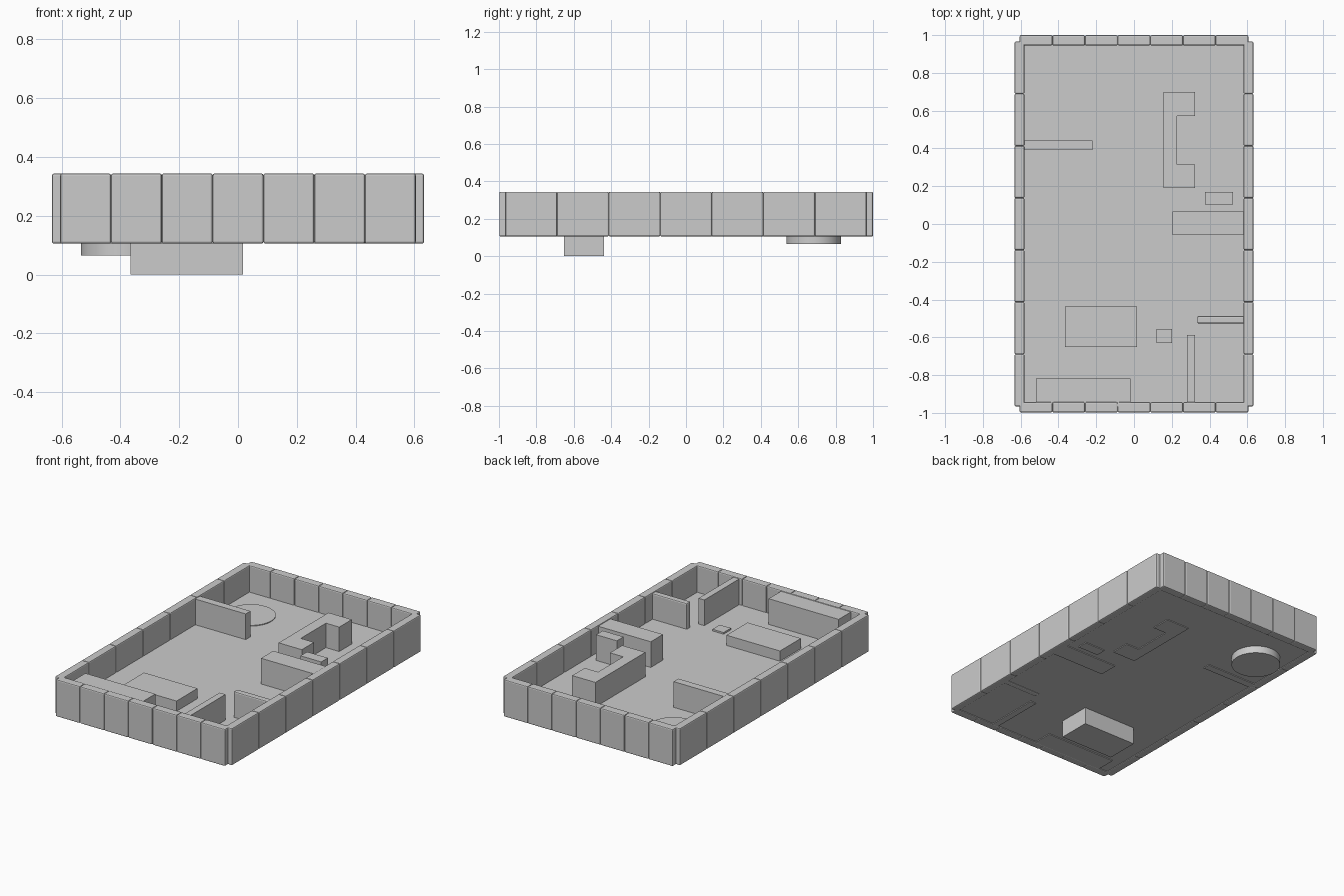
import bpy, bmesh, math

if "Cube" in bpy.data.objects:
    bpy.data.objects.remove(bpy.data.objects["Cube"])

FLOOR_TOP = 0.172
LOW, HIGH = 0.106, 0.338      # partition bottom and top


def finish(name, bm):
    bmesh.ops.recalc_face_normals(bm, faces=bm.faces)
    me = bpy.data.meshes.new(name)
    bm.to_mesh(me)
    bm.free()
    ob = bpy.data.objects.new(name, me)
    bpy.context.collection.objects.link(ob)
    return ob


def prism(name, outline, z0, z1):
    """Extrude a plan outline from z0 to z1."""
    bm = bmesh.new()
    face = bm.faces.new([bm.verts.new((x, y, z0)) for x, y in outline])
    top = bmesh.ops.extrude_face_region(bm, geom=[face], use_keep_orig=True)["geom"]
    for v in top:
        if isinstance(v, bmesh.types.BMVert):
            v.co.z = z1
    return finish(name, bm)


def box(name, x0, x1, y0, y1, z0, z1, bevel=0):
    ob = prism(name, [(x0, y0), (x1, y0), (x1, y1), (x0, y1)], z0, z1)
    if bevel:
        m = ob.modifiers.new("bevel", "BEVEL")
        m.width, m.segments = bevel, 2
    return ob


# floor slab
box("floor", -0.6, 0.6, -0.965, 0.965, 0.111, FLOOR_TOP)

# outer walls, each a row of seven bevelled blocks
N = 7
for i in range(N):
    wx, wy = 1.21 / N, 1.93 / N
    x, y = -0.605 + i * wx, -0.965 + i * wy
    box("front_wall_block", x, x + wx, -0.998, -0.943, 0.105, 0.344, 0.007)
    box("back_wall_block", x, x + wx, 0.945, 1.0, 0.105, 0.344, 0.007)
    box("left_wall_block", -0.633, -0.58, y, y + wy, 0.105, 0.344, 0.007)
    box("right_wall_block", 0.58, 0.633, y, y + wy, 0.105, 0.344, 0.007)

# inner partitions
box("left_partition", -0.605, -0.22, 0.393, 0.442, LOW, HIGH)
box("right_wide_partition", 0.205, 0.605, -0.058, 0.067, LOW, HIGH)
box("right_thin_partition", 0.335, 0.605, -0.527, -0.487, LOW, HIGH, 0.008)
box("front_partition", 0.28, 0.322, -0.965, -0.587, LOW, HIGH)
box("front_cabinet", -0.518, -0.018, -0.965, -0.818, LOW, HIGH)
box("small_post", 0.375, 0.523, 0.102, 0.17, LOW, HIGH)

# C-shaped counter
prism("counter", [(0.157, 0.19), (0.323, 0.19), (0.323, 0.315), (0.228, 0.315),
                  (0.228, 0.572), (0.323, 0.572), (0.323, 0.70), (0.157, 0.70)], LOW, 0.33)

# table block passing through the floor, and a small plate beside it
box("table_block", -0.365, 0.017, -0.652, -0.438, 0.0, 0.238)
box("small_plate", 0.12, 0.2, -0.63, -0.555, 0.15, 0.183)

# round pad passing through the floor
pad = prism("round_pad", [(-0.388 + 0.147 * math.cos(a * math.pi / 24),
                           0.683 + 0.147 * math.sin(a * math.pi / 24)) for a in range(48)],
            0.064, FLOOR_TOP + 0.005)
bpy.context.view_layer.objects.active = pad
pad.select_set(True)
bpy.ops.object.shade_smooth_by_angle(angle=math.radians(30))
